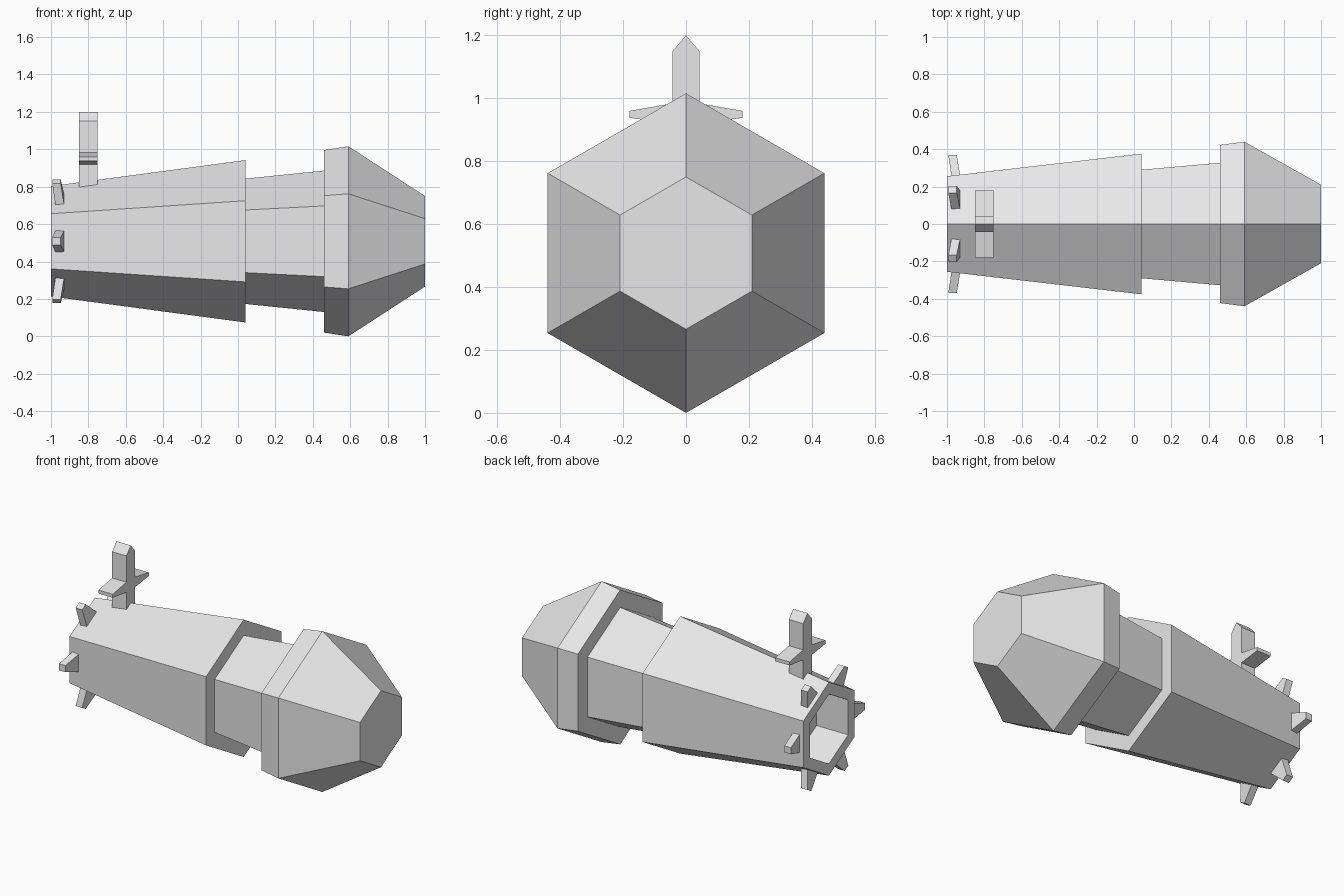
import bpy, bmesh, math
from mathutils import Matrix, Vector

default = bpy.data.objects.get("Cube")
if default:
    bpy.data.objects.remove(default)

grey = bpy.data.materials.new("plain grey")
grey.use_nodes = True
grey.diffuse_color = (0.8, 0.8, 0.8, 1)
grey.node_tree.nodes["Principled BSDF"].inputs["Base Color"].default_value = (0.8, 0.8, 0.8, 1)

AXIS = 0.508  # height of the hull's centre line


def finish(bm, name):
    bmesh.ops.recalc_face_normals(bm, faces=bm.faces[:])
    mesh = bpy.data.meshes.new(name)
    bm.to_mesh(mesh)
    bm.free()
    mesh.materials.append(grey)
    obj = bpy.data.objects.new(name, mesh)
    bpy.context.scene.collection.objects.link(obj)
    return obj


def loft(name, rings):
    """Skin a list of point rings and cap both ends."""
    bm = bmesh.new()
    loops = [[bm.verts.new(p) for p in ring] for ring in rings]
    for a, b in zip(loops, loops[1:]):
        n = len(a)
        for i in range(n):
            j = (i + 1) % n
            bm.faces.new((a[i], a[j], b[j], b[i]))
    bm.faces.new(loops[0])
    bm.faces.new(loops[-1])
    return finish(bm, name)


def hexagon(x, r):
    return [(x, r * math.sin(i * math.pi / 3), AXIS + r * math.cos(i * math.pi / 3))
            for i in range(6)]


# Hull: hollow exhaust, tapered tail, recessed neck, collar and blunt nose
profile = [(-0.78, 0.22), (-1, 0.22), (-1, 0.295), (0.04, 0.434), (0.04, 0.335),
           (0.46, 0.378), (0.46, 0.488), (0.59, 0.508), (1, 0.242)]
loft("hull", [hexagon(x, r) for x, r in profile])

# Mast with a pointed top
outline = [(-0.043, 0.79), (0.043, 0.79), (0.043, 1.15), (0, 1.2), (-0.043, 1.15)]
loft("mast", [[(x, y, z) for y, z in outline] for x in (-0.85, -0.75)])

# Tapered crossbar arms on both sides of the mast
for side, label in ((1, "back"), (-1, "front")):
    arm = [(0.03, 0.918), (0.18, 0.938), (0.18, 0.96), (0.03, 0.986)]
    loft("mast_arm_" + label, [[(x, side * y, z) for y, z in arm] for x in (-0.85, -0.75)])


# Six swept tail fins, one in the middle of each hull face
def fin_ring(x0, x1, half, radius, turn):
    corners = [(x0, radius, -half), (x1, radius, -half), (x1, radius, half), (x0, radius, half)]
    return [turn @ Vector(c) + Vector((0, 0, AXIS)) for c in corners]


for i in range(6):
    turn = Matrix.Rotation(i * math.pi / 3, 3, 'X')
    loft(f"tail_fin_{i + 1}", [fin_ring(-0.975, -0.928, 0.06, 0.25, turn),
                               fin_ring(-0.993, -0.948, 0.021, 0.37, turn)])
